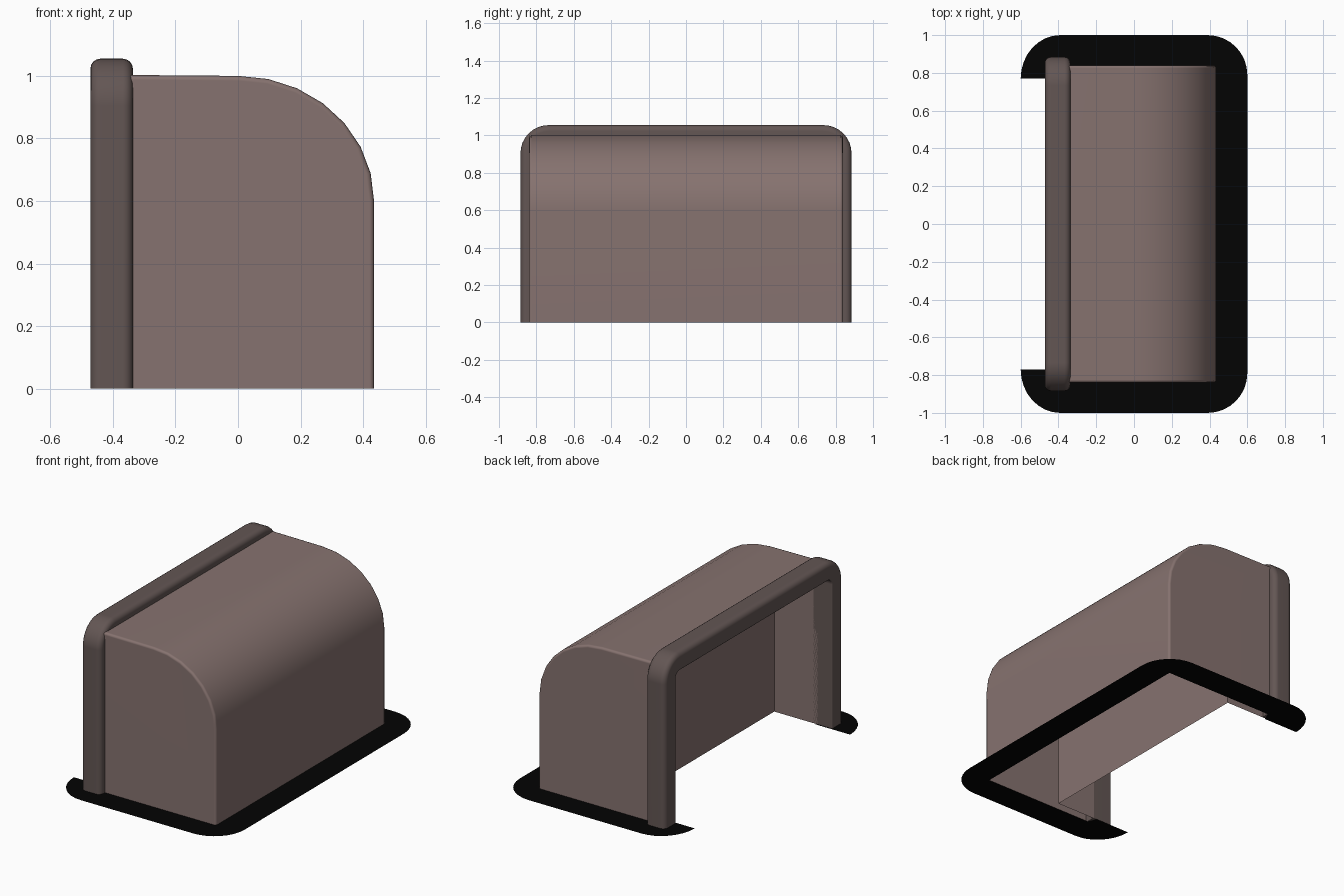
import bpy, bmesh
from math import sin, cos, pi, radians

if "Cube" in bpy.data.objects:
    bpy.data.objects.remove(bpy.data.objects["Cube"])


def material(name, rgb):
    m = bpy.data.materials.new(name)
    m.diffuse_color = (*rgb, 1)
    m.use_nodes = True
    m.node_tree.nodes["Principled BSDF"].inputs["Base Color"].default_value = m.diffuse_color
    return m


BROWN = material("warm_brown", (0.24, 0.17, 0.16))
DARK = material("dark_brown", (0.125, 0.093, 0.088))
BLACK = material("black", (0.001, 0.001, 0.001))


def make(name, verts, faces, mat, bevel=0):
    me = bpy.data.meshes.new(name)
    me.from_pydata(verts, [], faces)
    bm = bmesh.new()
    bm.from_mesh(me)
    bmesh.ops.remove_doubles(bm, verts=bm.verts, dist=0.0001)
    bmesh.ops.recalc_face_normals(bm, faces=bm.faces)
    if bevel:
        sharp = [e for e in bm.edges if e.is_manifold and e.calc_face_angle() > radians(60)]
        bmesh.ops.bevel(bm, geom=sharp, offset=bevel, segments=2, profile=0.5, affect='EDGES')
    bm.to_mesh(me)
    bm.free()
    me.materials.append(mat)
    ob = bpy.data.objects.new(name, me)
    bpy.context.collection.objects.link(ob)
    bpy.ops.object.select_all(action='DESELECT')
    bpy.context.view_layer.objects.active = ob
    ob.select_set(True)
    bpy.ops.object.shade_smooth_by_angle(angle=radians(50))
    # keep the large faces flat next to the rounded edges
    wn = ob.modifiers.new("flat_face_normals", 'WEIGHTED_NORMAL')
    wn.keep_sharp = True
    return ob


def arc(cx, cy, rx, ry, a0, a1, n):
    return [(cx + rx * cos(a0 + (a1 - a0) * i / n), cy + ry * sin(a0 + (a1 - a0) * i / n))
            for i in range(n + 1)]


# hood: thin shell with a curved front, open at the back and underneath
prof = [(-0.36, 0.001), (-0.36, 1.003)] + arc(0, 0.6, 0.435, 0.4, pi / 2, 0, 7) + [(0.435, 0.001)]
n = len(prof)
verts = [(x, y, z) for y in (-0.84, 0.84) for x, z in prof]
faces = [tuple(range(n)), tuple(range(n, 2 * n))]
faces += [(i, i + 1, n + i + 1, n + i) for i in range(1, n - 1)]
make("hood", verts, faces, BROWN, bevel=0.015)

# recess: sides, ceiling and end wall behind the opening
IN_Y, IN_Z = 0.775, 0.945
outline = [(-IN_Y, 0.001), (-IN_Y, IN_Z), (IN_Y, IN_Z), (IN_Y, 0.001)]
verts = [(x, y, z) for x in (-0.37, -0.07) for y, z in outline]
recess = make("recess", verts, [(i, i + 1, i + 5, i + 4) for i in range(3)] + [(4, 5, 6, 7)], BROWN)
recess.data.flip_normals()

# arched rim: rounded section swept round the opening (path is y, z, outward angle)
R, HALF, TOP, THICK = 0.15, 0.885, 1.055, 0.11
K = 8
path = [(HALF - R, 0.001, 0)]
path += [(HALF - R, TOP - R, pi / 2 * i / K) for i in range(K + 1)]
path += [(R - HALF, TOP - R, pi / 2 + pi / 2 * i / K) for i in range(K + 1)]
path += [(R - HALF, 0.001, pi)]
x0, x1, r0, r1 = -0.472, -0.336, R - THICK, R
section = []
for sx, sr, b, a in ((1, 1, 0.032, 0), (0, 1, 0.032, pi / 2),
                     (0, 0, 0.006, pi), (1, 0, 0.006, 3 * pi / 2)):
    cx = x1 - b if sx else x0 + b
    cr = r1 - b if sr else r0 + b
    section += arc(cx, cr, b, b, a, a + pi / 2, 4)
m, p = len(section), len(path)
verts = [(x, y + r * cos(a), z + r * sin(a)) for y, z, a in path for x, r in section]
faces = [(i * m + j, i * m + (j + 1) % m, (i + 1) * m + (j + 1) % m, (i + 1) * m + j)
         for i in range(p - 1) for j in range(m)]
faces += [tuple(range(m)), tuple(range((p - 1) * m, p * m))]
make("rim", verts, faces, DARK)

# flat ground border round the foot, open at the back
C = 8
half_out = arc(0.39, 0.79, 0.21, 0.21, 0, pi / 2, C) + arc(-0.39, 0.77, 0.21, 0.23, pi / 2, pi, C)
half_in = [(0.42, 0.825)] * (C + 1) + [(-0.335, 0.825), (-0.36, 0.77)]
half_in += [(-0.36 - 0.24 * i / (C - 1), 0.77) for i in range(1, C - 1)] + [(-0.58, 0.77)]


def mirrored(half):
    return [(x, -y) for x, y in reversed(half)] + half


outer, inner = mirrored(half_out), mirrored(half_in)
k = len(outer)
verts = [(x, y, 0) for x, y in outer + inner]
ground = make("ground_border", verts, [(i, i + 1, k + i + 1, k + i) for i in range(k - 1)], BLACK)
if ground.data.polygons[0].normal.z < 0:
    ground.data.flip_normals()
